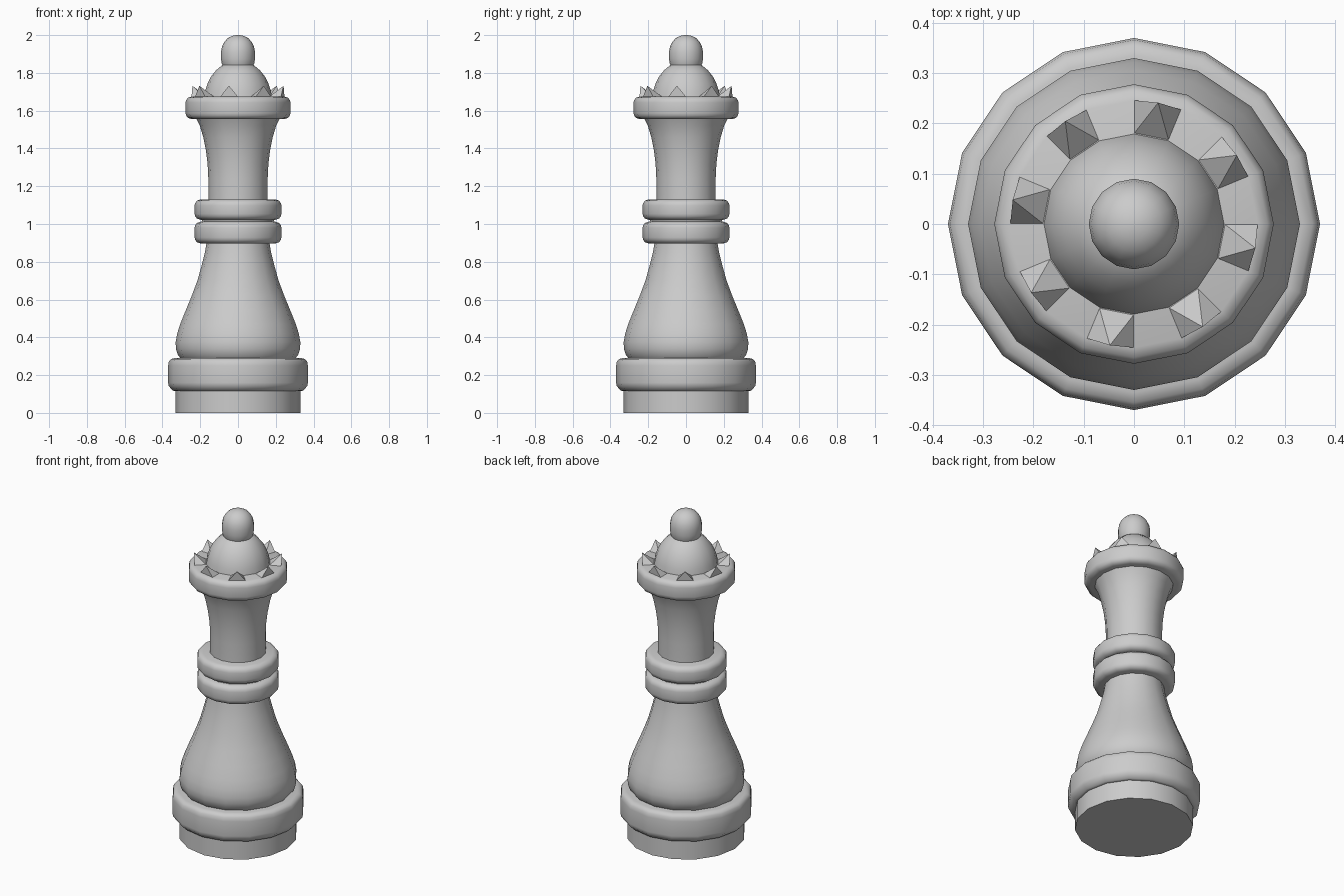
import bpy, bmesh, math

SIDES = 16

old = bpy.data.objects.get("Cube")
if old:
    bpy.data.objects.remove(old, do_unlink=True)

# Single pale grey finish
grey = bpy.data.materials.new("pale_grey")
grey.use_nodes = True
tone = (0.6, 0.6, 0.6, 1)
grey.diffuse_color = tone
grey.node_tree.nodes["Principled BSDF"].inputs["Base Color"].default_value = tone


def ring_point(radius, step, z):
    a = math.tau * step / SIDES
    return (radius * math.cos(a), radius * math.sin(a), z)


def finish(name, bm, smooth=True):
    bmesh.ops.recalc_face_normals(bm, faces=bm.faces)
    mesh = bpy.data.meshes.new(name)
    bm.to_mesh(mesh)
    bm.free()
    mesh.materials.append(grey)
    obj = bpy.data.objects.new(name, mesh)
    bpy.context.collection.objects.link(obj)
    if smooth:
        bpy.ops.object.select_all(action='DESELECT')
        obj.select_set(True)
        bpy.context.view_layer.objects.active = obj
        bpy.ops.object.shade_smooth_by_angle(angle=math.radians(42))
    return obj


def lathe(name, profile):
    """Turn (radius, z) points around the z axis and cap both ends."""
    bm = bmesh.new()
    rings = [[bm.verts.new(ring_point(r, i, z)) for i in range(SIDES)] for r, z in profile]
    for low, high in zip(rings, rings[1:]):
        for i in range(SIDES):
            j = (i + 1) % SIDES
            bm.faces.new((low[i], low[j], high[j], high[i]))
    bm.faces.new(rings[0])
    bm.faces.new(rings[-1])
    return finish(name, bm)


def collar(name, radius, bottom, top, b):
    """Disc with rounded rims."""
    half = [(radius - b, 0), (radius - b * 0.4, b * 0.2), (radius - b * 0.1, b * 0.6), (radius, b)]
    profile = [(r, bottom + d) for r, d in half]
    profile += [(r, top - d) for r, d in reversed(half)]
    return lathe(name, profile)


# Foot and base ring
lathe("foot", [(0.33, 0), (0.33, 0.13)])
lathe("base_ring", [(0.335, 0.115), (0.345, 0.118), (0.367, 0.142), (0.37, 0.16),
                    (0.37, 0.25), (0.366, 0.272), (0.355, 0.285), (0.335, 0.29)])

# Flared body
lathe("body", [(0.30, 0.285), (0.318, 0.305), (0.329, 0.34), (0.33, 0.375), (0.322, 0.42),
               (0.306, 0.47), (0.278, 0.54), (0.245, 0.62), (0.215, 0.70), (0.19, 0.79),
               (0.175, 0.85), (0.165, 0.91)])

# Waist collars with a narrow joint between them
collar("lower_collar", 0.23, 0.897, 1.012, 0.032)
lathe("collar_joint", [(0.19, 1.0), (0.19, 1.04)])
collar("upper_collar", 0.23, 1.022, 1.13, 0.032)

# Neck widening to the crown
lathe("neck", [(0.157, 1.12), (0.157, 1.24), (0.161, 1.32), (0.17, 1.39),
               (0.184, 1.46), (0.202, 1.52), (0.222, 1.56)])
collar("crown_ring", 0.278, 1.555, 1.675, 0.032)

# Crown points: pyramids on alternate segments, leaning outwards
bm = bmesh.new()
for s in range(1, SIDES, 2):
    corners = [(0.18, s), (0.246, s), (0.246, s + 1), (0.18, s + 1)]
    base = [bm.verts.new(ring_point(r, a, 1.674)) for r, a in corners]
    tip = bm.verts.new(ring_point(0.246, s + 0.5, 1.732))
    bm.faces.new(base)
    for i in range(4):
        bm.faces.new((base[i], base[(i + 1) % 4], tip))
finish("crown_points", bm, smooth=False)

# Dome and finial
lathe("dome", [(0.18, 1.67), (0.174, 1.705), (0.162, 1.742), (0.143, 1.78),
               (0.117, 1.813), (0.085, 1.84), (0.05, 1.85)])
lathe("finial", [(0.08, 1.835), (0.086, 1.85), (0.09, 1.875), (0.09, 1.91), (0.085, 1.938),
                 (0.073, 1.964), (0.054, 1.984), (0.03, 1.996), (0.008, 2.0)])
